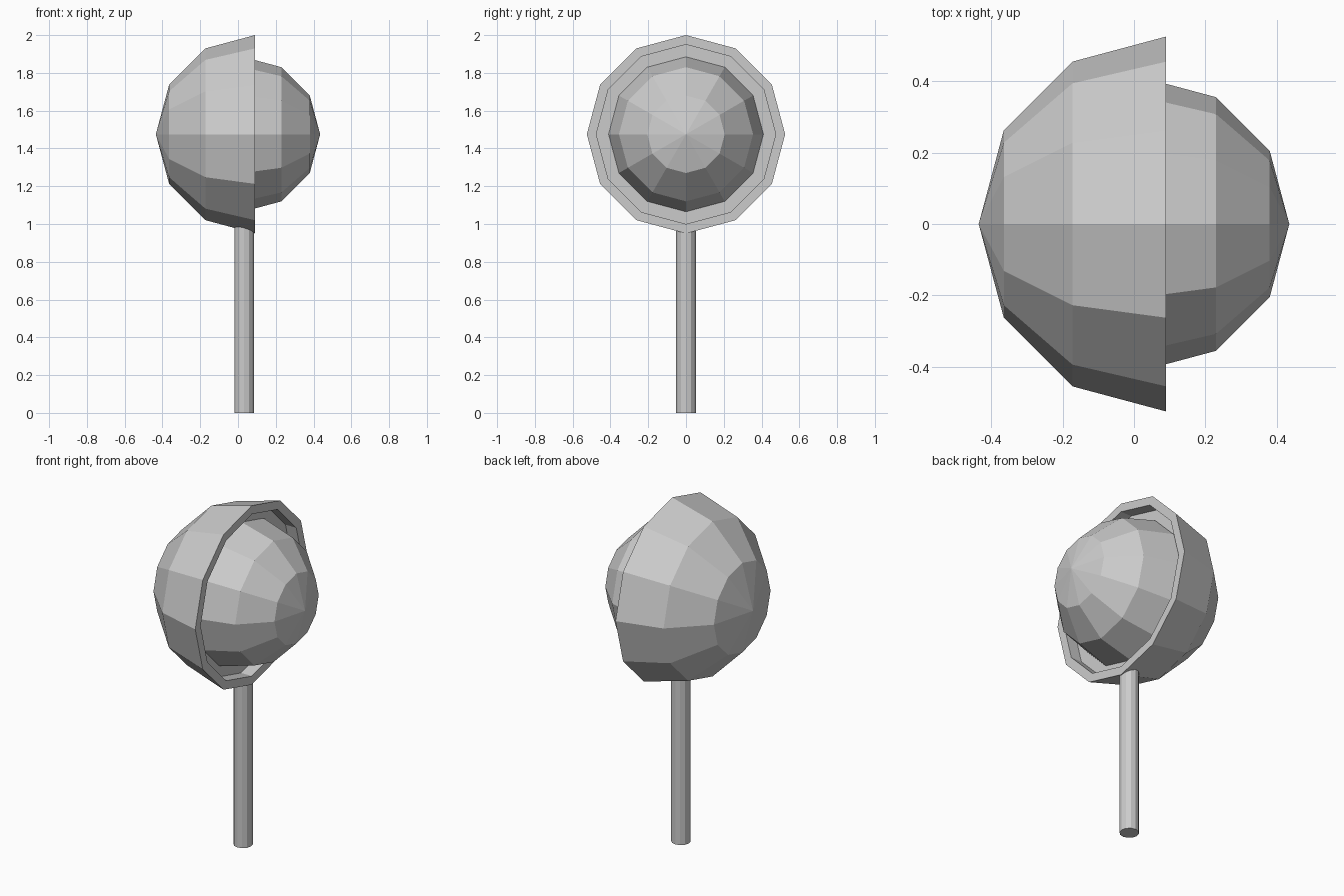
import bpy, bmesh, math
from mathutils import Matrix

if "Cube" in bpy.data.objects:
    bpy.data.objects.remove(bpy.data.objects["Cube"])

CZ = 1.475   # height of the head's axis
SIDES = 12


def lathe_x(name, profile):
    """Revolve (x, radius) points around the horizontal x axis, flat shaded."""
    bm = bmesh.new()
    rings = []
    for x, r in profile:
        if r == 0:
            rings.append([bm.verts.new((x, 0, CZ))])
        else:
            rings.append([bm.verts.new((x, r * math.sin(a), CZ + r * math.cos(a)))
                          for a in (i * math.tau / SIDES for i in range(SIDES))])
    for p, q in zip(rings, rings[1:]):
        for i in range(SIDES):
            j = (i + 1) % SIDES
            quad = [p[i % len(p)], p[j % len(p)], q[j % len(q)], q[i % len(q)]]
            bm.faces.new(list(dict.fromkeys(quad)))
    bmesh.ops.recalc_face_normals(bm, faces=bm.faces)
    mesh = bpy.data.meshes.new(name)
    bm.to_mesh(mesh)
    bm.free()
    obj = bpy.data.objects.new(name, mesh)
    bpy.context.collection.objects.link(obj)
    return obj


def arc(cx, radius, steps):
    """Points of a 12-sided circle from the -x pole towards the +x pole."""
    pts = []
    for k in range(steps + 1):
        a = k * math.pi / 6
        r = 0 if k in (0, 6) else radius * math.sin(a)
        pts.append((cx - radius * math.cos(a), r))
    return pts


# Half-dome shell with a flat rim and a stepped recess
lathe_x("dome_shell", arc(0.09, 0.525, 3) + [(0.09, 0.475), (0.02, 0.475), (0.02, 0)])

# Ball seated in the recess
lathe_x("inner_ball", arc(0.025, 0.41, 6))

# Stick
bm = bmesh.new()
bmesh.ops.create_cone(bm, cap_ends=True, segments=12, radius1=0.052, radius2=0.052,
                      depth=1.0, matrix=Matrix.Translation((0.033, 0, 0.5)))
mesh = bpy.data.meshes.new("stick")
bm.to_mesh(mesh)
bm.free()
bpy.context.collection.objects.link(bpy.data.objects.new("stick", mesh))
